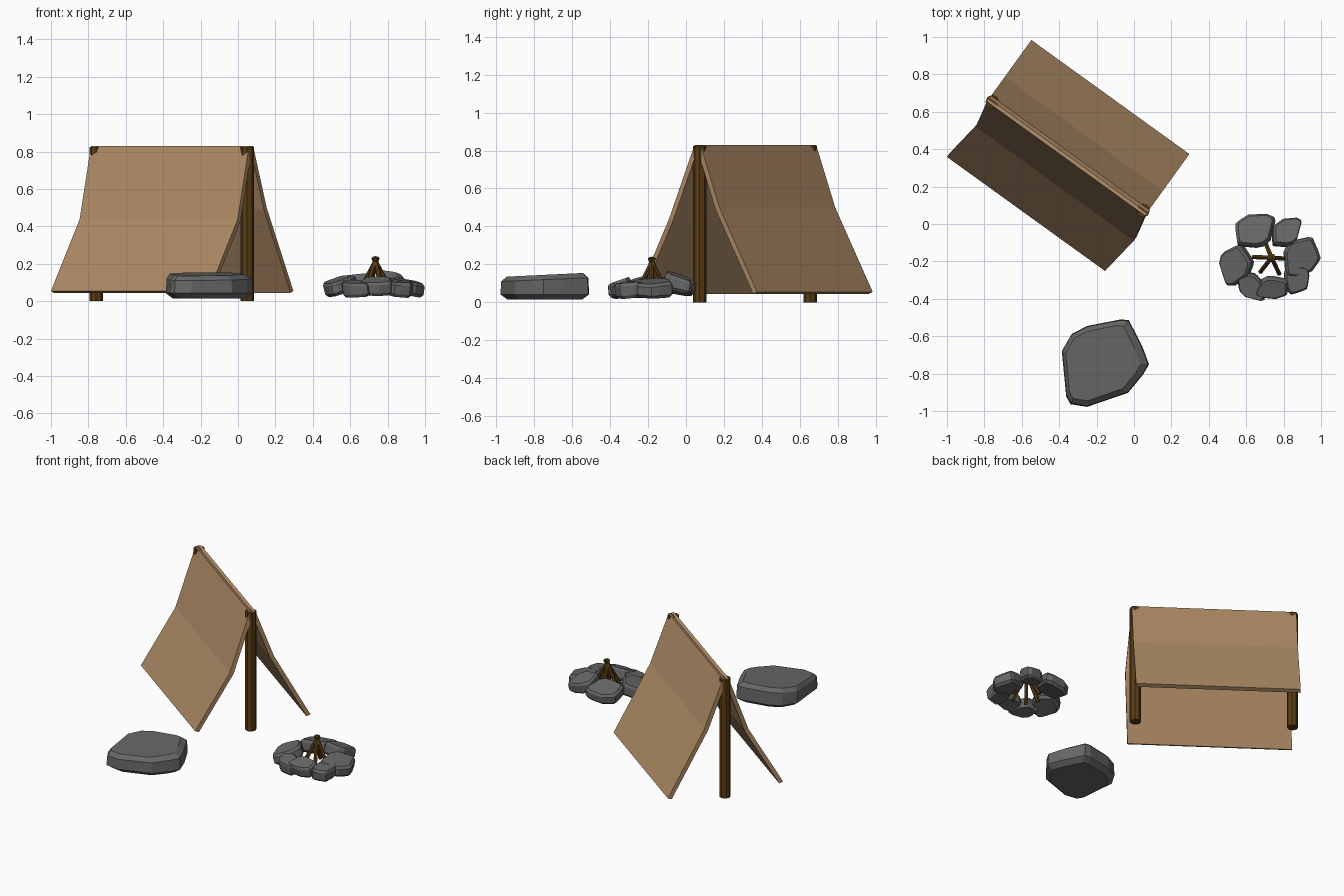
import bpy, bmesh
from math import radians, atan2, cos, sin
from mathutils import Matrix, Vector

if "Cube" in bpy.data.objects:
    bpy.data.objects.remove(bpy.data.objects["Cube"])


def material(name, rgb):
    m = bpy.data.materials.new(name)
    m.diffuse_color = (*rgb, 1)
    m.use_nodes = True
    m.node_tree.nodes["Principled BSDF"].inputs["Base Color"].default_value = m.diffuse_color
    return m


CANVAS = material("canvas", (0.42, 0.255, 0.13))
WOOD = material("wood", (0.10, 0.045, 0.008))
STONE = material("stone", (0.135, 0.135, 0.135))


def add(name, bm, mat):
    bmesh.ops.recalc_face_normals(bm, faces=bm.faces[:])
    me = bpy.data.meshes.new(name)
    bm.to_mesh(me)
    bm.free()
    me.materials.append(mat)
    ob = bpy.data.objects.new(name, me)
    bpy.context.collection.objects.link(ob)
    return ob


def rod(name, a, b, r, sides):
    a, b = Vector(a), Vector(b)
    d = b - a
    bm = bmesh.new()
    m = Matrix.Translation((a + b) / 2) @ d.to_track_quat('Z', 'Y').to_matrix().to_4x4()
    bmesh.ops.create_cone(bm, cap_ends=True, segments=sides, radius1=r, radius2=r,
                          depth=d.length, matrix=m)
    return add(name, bm, WOOD)


# Tent frame: u runs along the ridge, v across it
ANGLE = atan2(-0.585, 0.811)
TENT = Matrix.Translation((-0.351, 0.3675, 0)) @ Matrix.Rotation(ANGLE, 4, 'Z')


# Canvas panels: bent sheet (v, z, u shift) thickened inward
def panel(name, profile, inward):
    bm = bmesh.new()
    rows = []
    for v, z, du in profile:
        rows.append([[bm.verts.new(TENT @ Vector((s * 0.521 + du, v + k * inward[0] * 0.026,
                                                  z + k * inward[1])))
                      for s in (-1, 1)] for k in (0, 1)])
    for p, q in zip(rows, rows[1:]):
        for k in (0, 1):
            bm.faces.new((p[k][0], p[k][1], q[k][1], q[k][0]))
        for s in (0, 1):
            bm.faces.new((p[0][s], p[1][s], q[1][s], q[0][s]))
    for r in (rows[0], rows[-1]):
        bm.faces.new((r[0][0], r[0][1], r[1][1], r[1][0]))
    return add(name, bm, CANVAS)


panel("front_canvas", [(-0.022, 0.83, 0), (-0.166, 0.44, 0.03), (-0.387, 0.055, 0)], (1, -0.01))
panel("back_canvas", [(0.016, 0.83, 0), (0.14, 0.50, 0), (0.384, 0.055, 0)], (-1, -0.01))

# Tent poles
for name, u in (("rear_pole", -0.4975), ("front_pole", 0.4975)):
    rod(name, TENT @ Vector((u, -0.006, 0)), TENT @ Vector((u, -0.006, 0.825)), 0.036, 8)

# Rock: chamfered slab with an irregular outline, unit half size
OUTLINE = [(-1, 0.28), (-0.77, 0.67), (-0.42, 0.85), (0.36, 1.0), (0.54, 0.98), (0.85, 0.38),
           (1, -0.02), (0.87, -0.25), (0.52, -0.67), (-0.42, -0.99), (-0.8, -0.93), (-0.9, -0.75)]


def rock(name, matrix):
    bm = bmesh.new()
    for z, s, dx in ((-1, 0.84, 0), (-0.6, 1, 0), (0.5, 0.98, 0), (0.86, 0.86, -0.05)):
        for x, y in OUTLINE:
            tilt = 0.14 * y if z > 0 else 0
            bm.verts.new(matrix @ Vector((x * s + dx, y * s, z + tilt)))
    bmesh.ops.convex_hull(bm, input=bm.verts[:])
    bmesh.ops.dissolve_limit(bm, angle_limit=radians(3), verts=bm.verts[:], edges=bm.edges[:])
    return add(name, bm, STONE)


rock("sitting_rock", Matrix.Translation((-0.153, -0.745, 0.085))
     @ Matrix.Diagonal((0.233, 0.235, 0.07, 1)))

# Fire ring: x, y, z, radial half size, tangential half size, tilt, spin
FX, FY = 0.735, -0.18
RING = [(0.64, -0.03, 0.09, 0.10, 0.105, 12, 40), (0.81, -0.04, 0.105, 0.09, 0.072, 14, 100),
        (0.90, -0.18, 0.075, 0.098, 0.11, 10, 0), (0.55, -0.22, 0.085, 0.09, 0.105, 17, 180),
        (0.745, -0.345, 0.08, 0.066, 0.085, 14, 60), (0.63, -0.33, 0.07, 0.065, 0.085, 10, 200),
        (0.865, -0.30, 0.07, 0.066, 0.085, 10, 300)]
for i, (x, y, z, r, t, tilt, spin) in enumerate(RING):
    rock(f"fire_stone_{i + 1}", Matrix.Translation((x, y, z))
         @ Matrix.Rotation(atan2(y - FY, x - FX), 4, 'Z')
         @ Matrix.Rotation(radians(tilt), 4, 'Y')
         @ Matrix.Diagonal((r, t, 0.042, 1)) @ Matrix.Rotation(radians(spin), 4, 'Z'))

# Firewood sticks leaning together
for i, deg in enumerate((112, 178, 232, 296, 356)):
    c, s = cos(radians(deg)), sin(radians(deg))
    rod(f"firewood_{i + 1}", (FX + 0.095 * c, FY + 0.095 * s, 0.035),
        (FX - 0.012 * c, FY - 0.012 * s, 0.235), 0.013, 6)
